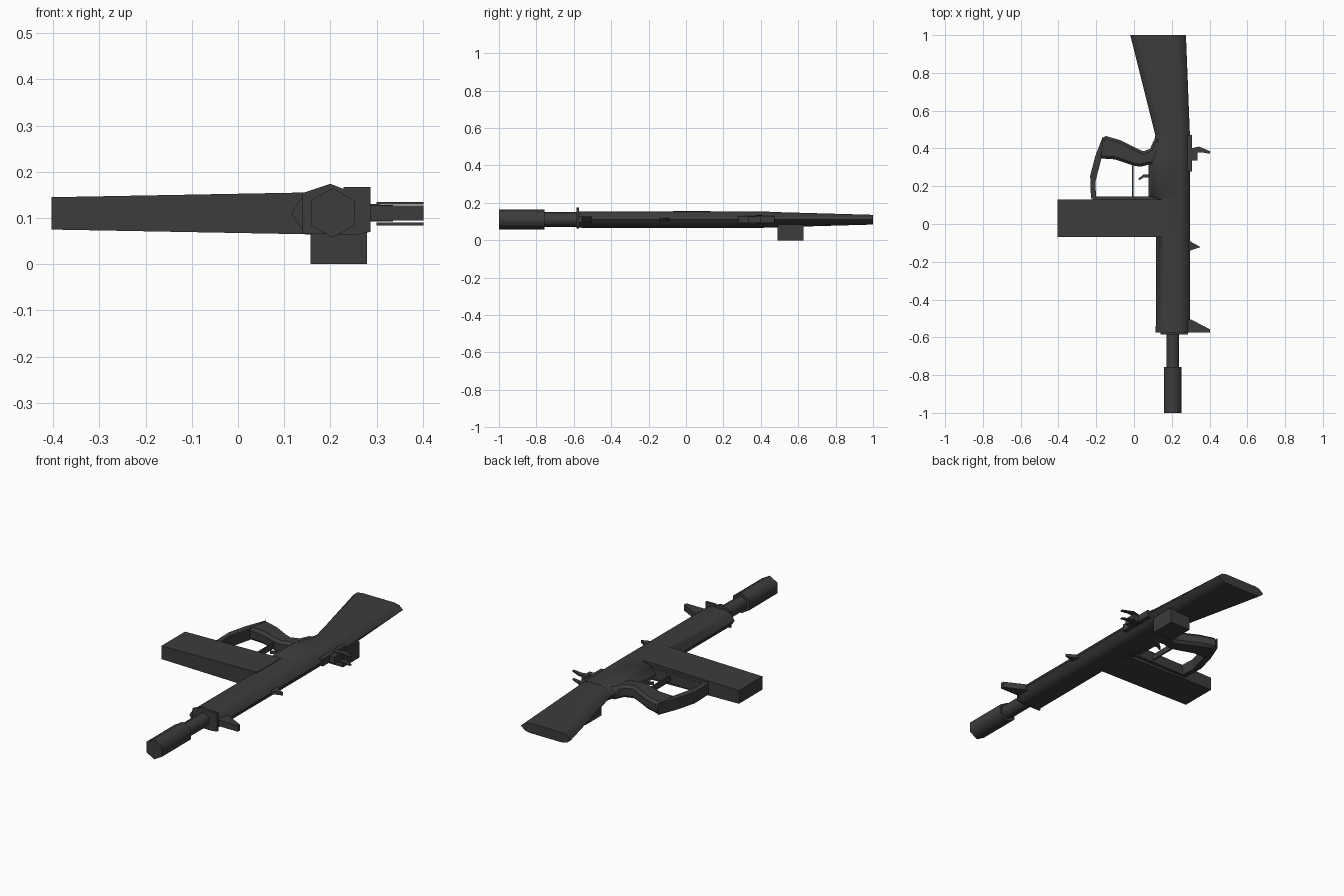
import bpy, bmesh, math
from mathutils import Vector

if "Cube" in bpy.data.objects:
    bpy.data.objects.remove(bpy.data.objects["Cube"])

ZC = 0.11  # height of the rifle's centre plane

metal = bpy.data.materials.new("dark_gunmetal")
metal.diffuse_color = (0.045, 0.045, 0.045, 1)
metal.use_nodes = True
metal.node_tree.nodes["Principled BSDF"].inputs["Base Color"].default_value = metal.diffuse_color


def finish(name, bm, smooth=None, bevel=0):
    bmesh.ops.recalc_face_normals(bm, faces=bm.faces)
    me = bpy.data.meshes.new(name)
    bm.to_mesh(me)
    bm.free()
    me.materials.append(metal)
    ob = bpy.data.objects.new(name, me)
    bpy.context.collection.objects.link(ob)
    if bevel:
        m = ob.modifiers.new("edge_bevel", 'BEVEL')
        m.width, m.segments, m.limit_method = bevel, 1, 'ANGLE'
        m.angle_limit = math.radians(60)
    if smooth:
        bpy.ops.object.select_all(action='DESELECT')
        ob.select_set(True)
        bpy.context.view_layer.objects.active = ob
        bpy.ops.object.shade_smooth_by_angle(angle=math.radians(smooth))
    return ob


def loft(name, rings, smooth=None):
    """Skin a list of equal-length closed rings and cap both ends."""
    bm = bmesh.new()
    vs = [[bm.verts.new(p) for p in r] for r in rings]
    n = len(rings[0])
    for a, b in zip(vs, vs[1:]):
        for i in range(n):
            j = (i + 1) % n
            bm.faces.new((a[i], a[j], b[j], b[i]))
    bm.faces.new(vs[0])
    bm.faces.new(vs[-1])
    return finish(name, bm, smooth)


def prism(name, pts, z0, z1, bevel=0, smooth=None):
    """Extrude an outline drawn in the top view between two heights."""
    bm = bmesh.new()
    f = bm.faces.new([bm.verts.new((x, y, z0)) for x, y in pts])
    r = bmesh.ops.extrude_face_region(bm, geom=[f])
    bmesh.ops.translate(bm, vec=Vector((0, 0, z1 - z0)),
                        verts=[v for v in r["geom"] if isinstance(v, bmesh.types.BMVert)])
    return finish(name, bm, smooth, bevel)


def box(name, x0, x1, y0, y1, z0, z1):
    return prism(name, [(x0, y0), (x1, y0), (x1, y1), (x0, y1)], z0, z1)


def body_ring(y, x0, x1, h):
    """Flat-topped section with pointed left and right flanks."""
    a, b = 0.022, 0.05
    top = [(x0, 0), (x0 + a, 0.75 * h), (x0 + b, h), (x1 - b, h), (x1 - a, 0.75 * h), (x1, 0)]
    low = [(x, -z) for x, z in reversed(top[1:-1])]
    return [(x, y, ZC + z) for x, z in top + low]


def hex_ring(y, r, x=0.205):
    return [(x + r * math.sin(k * math.pi / 3), y, 0.111 + r * math.cos(k * math.pi / 3))
            for k in range(6)]


# receiver and shoulder stock
loft("receiver", [body_ring(*s) for s in (
    (-0.575, 0.115, 0.297, 0.043), (0.13, 0.118, 0.297, 0.045), (0.145, 0.076, 0.297, 0.045),
    (0.34, 0.076, 0.297, 0.044), (0.42, 0.103, 0.297, 0.043), (0.475, 0.114, 0.297, 0.042))], 50)
loft("stock", [body_ring(*s) for s in (
    (0.47, 0.113, 0.296, 0.041), (1.0, -0.02, 0.275, 0.026))], 50)

# barrel and muzzle sleeve
loft("barrel", [hex_ring(-0.78, 0.039), hex_ring(-0.56, 0.039)], 70)
loft("muzzle_sleeve", [hex_ring(-1.0, 0.054), hex_ring(-0.757, 0.054)], 70)

# thin plate closing the front of the receiver
cap = [(0.14, 0.154), (0.2, 0.174), (0.228, 0.163), (0.228, 0.167), (0.287, 0.167),
       (0.287, 0.07), (0.26, 0.064), (0.14, 0.066)]
loft("front_cap", [[(x, y, z) for x, z in cap] for y in (-0.585, -0.573)])

# magazine, slightly thinner at its far end, and its catch strip
loft("magazine", [[(x, -0.07, ZC - h), (x, 0.13, ZC - h), (x, 0.13, ZC + h), (x, -0.07, ZC + h)]
                  for x, h in ((-0.404, 0.035), (0.162, 0.0455))])
box("guard_front_bar", -0.22, 0.14, 0.128, 0.146, 0.082, 0.138)

# pistol grip, hand guard, trigger
prism("grip", [(-0.163, 0.47), (-0.07, 0.443), (0.02, 0.397), (0.05, 0.385), (0.085, 0.398),
               (0.108, 0.45), (0.16, 0.45), (0.16, 0.31), (0.08, 0.315), (0.035, 0.303),
               (0.0, 0.308), (-0.1, 0.342), (-0.19, 0.348)], 0.076, 0.144, 0.014, 50)
prism("hand_guard", [(-0.163, 0.468), (-0.205, 0.36), (-0.232, 0.255), (-0.228, 0.135), (-0.2, 0.135),
                     (-0.205, 0.22), (-0.172, 0.35)], 0.08, 0.14)
box("trigger_guard", -0.01, -0.002, 0.14, 0.31, 0.095, 0.125)
prism("trigger", [(0.085, 0.262), (0.05, 0.262), (0.022, 0.238), (0.028, 0.232),
                  (0.052, 0.247), (0.085, 0.247)], 0.103, 0.117)

# box under the stock
box("under_stock_box", 0.157, 0.279, 0.488, 0.627, 0.0, 0.085)

# front sight, cocking handle
prism("front_sight", [(0.28, -0.505), (0.3, -0.505), (0.402, -0.557), (0.402, -0.575),
                      (0.28, -0.575)], 0.095, 0.127)
prism("cocking_handle", [(0.285, -0.085), (0.352, -0.122), (0.285, -0.145)], 0.102, 0.118)

# rear sight with paired ears
box("rear_sight_base", 0.28, 0.306, 0.278, 0.472, 0.092, 0.13)
box("rear_sight_block", 0.3, 0.336, 0.335, 0.4, 0.092, 0.128)
for side, z in (("lower", 0.084), ("upper", 0.129)):
    prism("rear_sight_ear_" + side, [(0.3, 0.372), (0.355, 0.38), (0.402, 0.372), (0.402, 0.385),
                                     (0.345, 0.41), (0.3, 0.4)], z, z + 0.006)
